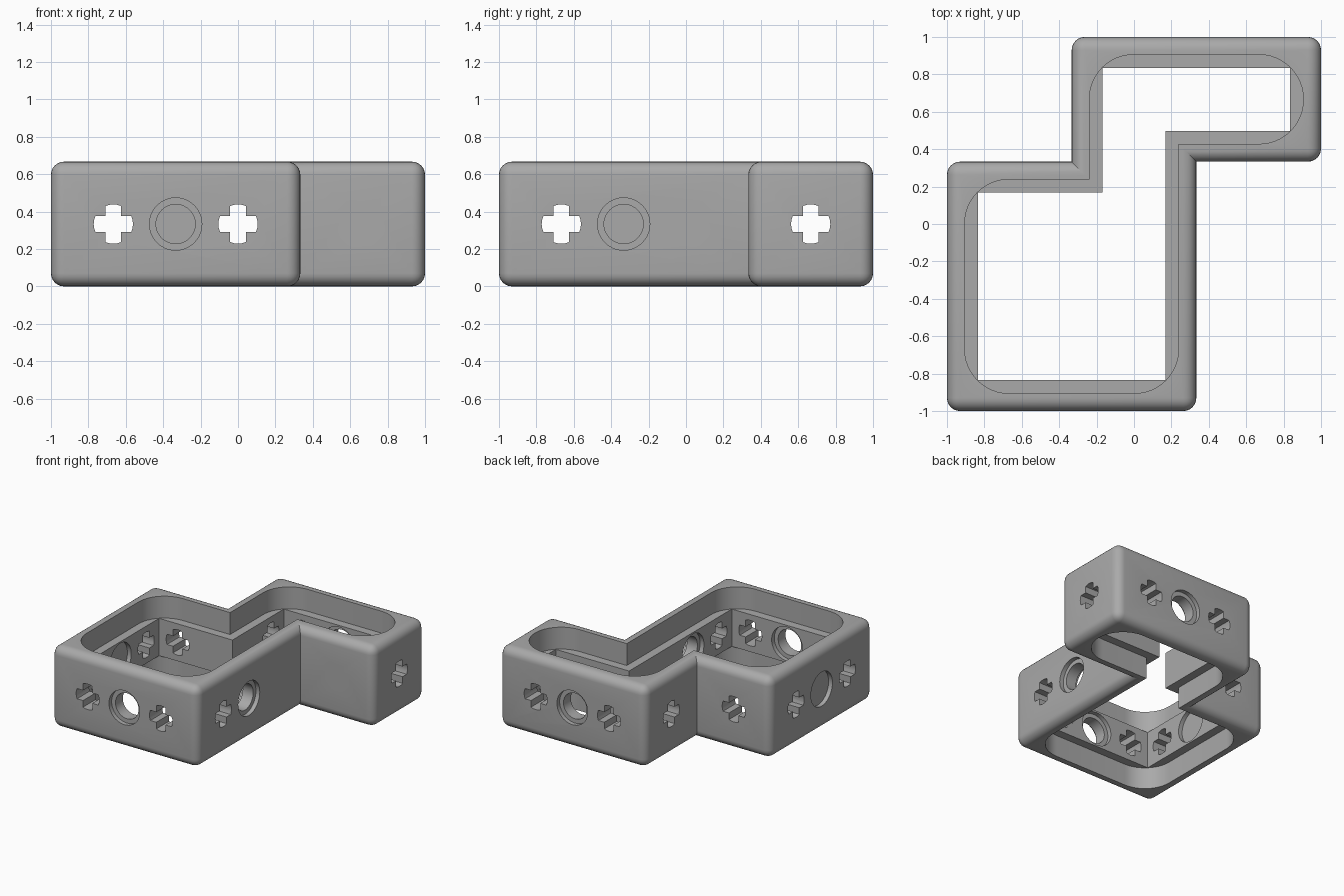
import bpy, bmesh, math
from mathutils import Matrix, Vector

if "Cube" in bpy.data.objects:
    bpy.data.objects.remove(bpy.data.objects["Cube"], do_unlink=True)

T = 1 / 3            # hole spacing
H = 2 * T            # frame height
RECESS = 0.18        # depth of the wide openings

grey = bpy.data.materials.new("grey plastic")
grey.use_nodes = True
grey.diffuse_color = (0.4, 0.4, 0.4, 1)
grey.node_tree.nodes["Principled BSDF"].inputs["Base Color"].default_value = (0.4, 0.4, 0.4, 1)


def outline(d):
    """Stepped outline moved inward by d, counter-clockwise."""
    lo, hi = -1 + d, 1 - d
    return [(lo, lo), (T - d, lo), (T - d, T + d), (hi, T + d),
            (hi, hi), (-T + d, hi), (-T + d, T - d), (lo, T - d)]


def rounded(points, r, steps=12):
    """Round the convex corners of an outline; inner corners stay sharp."""
    result = []
    for i, p in enumerate(points):
        p = Vector(p)
        a = (Vector(points[i - 1]) - p).normalized()
        b = (Vector(points[(i + 1) % len(points)]) - p).normalized()
        if a.x * b.y - a.y * b.x > 0:
            result.append(p)
            continue
        for k in range(steps + 1):
            t = k / steps * math.pi / 2
            result.append(p + a * r * (1 - math.sin(t)) + b * r * (1 - math.cos(t)))
    return result


def prism(name, points, z0, z1, matrix=Matrix()):
    """Solid made by extruding a flat profile."""
    bm = bmesh.new()
    face = bm.faces.new([bm.verts.new((p[0], p[1], z0)) for p in points])
    top = bmesh.ops.extrude_face_region(bm, geom=[face])["geom"]
    verts = [v for v in top if isinstance(v, bmesh.types.BMVert)]
    bmesh.ops.translate(bm, verts=verts, vec=(0, 0, z1 - z0))
    bm.transform(matrix)
    bmesh.ops.recalc_face_normals(bm, faces=bm.faces)
    mesh = bpy.data.meshes.new(name)
    bm.to_mesh(mesh)
    bm.free()
    mesh.materials.append(grey)
    obj = bpy.data.objects.new(name, mesh)
    bpy.context.collection.objects.link(obj)
    return obj


def cut(cutter):
    """Subtract a cutter from the frame and remove it."""
    mod = frame.modifiers.new("cut", "BOOLEAN")
    mod.operation = "DIFFERENCE"
    mod.solver = "EXACT"
    mod.object = cutter
    bpy.ops.object.modifier_apply(modifier=mod.name)
    bpy.data.objects.remove(cutter, do_unlink=True)


def circle(r, n=40):
    return [(r * math.cos(2 * math.pi * k / n), r * math.sin(2 * math.pi * k / n)) for k in range(n)]


def cross(r=0.105, w=0.042):
    """Axle profile: four arms with curved ends."""
    points = []
    a = math.asin(w / r)
    for q in range(4):
        turn = Matrix.Rotation(q * math.pi / 2, 2)
        arc = [(r * math.cos(a * s), r * math.sin(a * s)) for s in (-1, -0.5, 0, 0.5, 1)]
        points += [turn @ Vector(p) for p in arc + [(w, w)]]
    return points


# Outer body with rounded outside edges
frame = prism("stepped_frame", outline(0), 0, H)
bm = bmesh.new()
bm.from_mesh(frame.data)
edges = [e for e in bm.edges if e.is_convex]
bmesh.ops.bevel(bm, geom=edges, offset=0.07, segments=6, profile=0.5, affect="EDGES")
bm.to_mesh(frame.data)
bm.free()
bpy.context.view_layer.objects.active = frame
frame.select_set(True)

# Central opening and the wider recesses above and below
cut(prism("opening", outline(0.165), -0.1, H + 0.1))
for z0, z1 in ((-0.1, RECESS), (H - RECESS, H + 0.1)):
    cut(prism("recess", rounded(outline(0.095), 0.235), z0, z1))

# Walls: axis crossed, outer face position, inward direction, hole positions
walls = [("y", -1, 1, (-2, -1, 0)), ("y", 1, -1, (0, 1, 2)),
         ("x", -1, 1, (-2, -1, 0)), ("x", T, -1, (-2, -1, 0)),
         ("x", -T, 1, (2,)), ("x", 1, -1, (2,)),
         ("y", T, -1, (-2,)), ("y", T, 1, (2,))]
for axis, face, inward, spots in walls:
    for s in spots:
        # local x runs along the wall, local y up, local z into the wall
        if axis == "y":
            cols = (Vector((1, 0, 0)), Vector((0, 0, 1)), Vector((0, inward, 0)))
            origin = Vector((s * T, face, T))
        else:
            cols = (Vector((0, 1, 0)), Vector((0, 0, 1)), Vector((inward, 0, 0)))
            origin = Vector((face, s * T, T))
        m = Matrix(cols).transposed().to_4x4()
        m.translation = origin
        if abs(s) == 1:
            cut(prism("pin_hole", circle(0.105), -0.05, 0.22, m))
            cut(prism("outer_counterbore", circle(0.14), -0.05, 0.035, m))
            cut(prism("inner_counterbore", circle(0.14), 0.13, 0.22, m))
        else:
            cut(prism("axle_hole", cross(), -0.05, 0.22, m))

bpy.ops.object.shade_smooth_by_angle(angle=math.radians(30))
